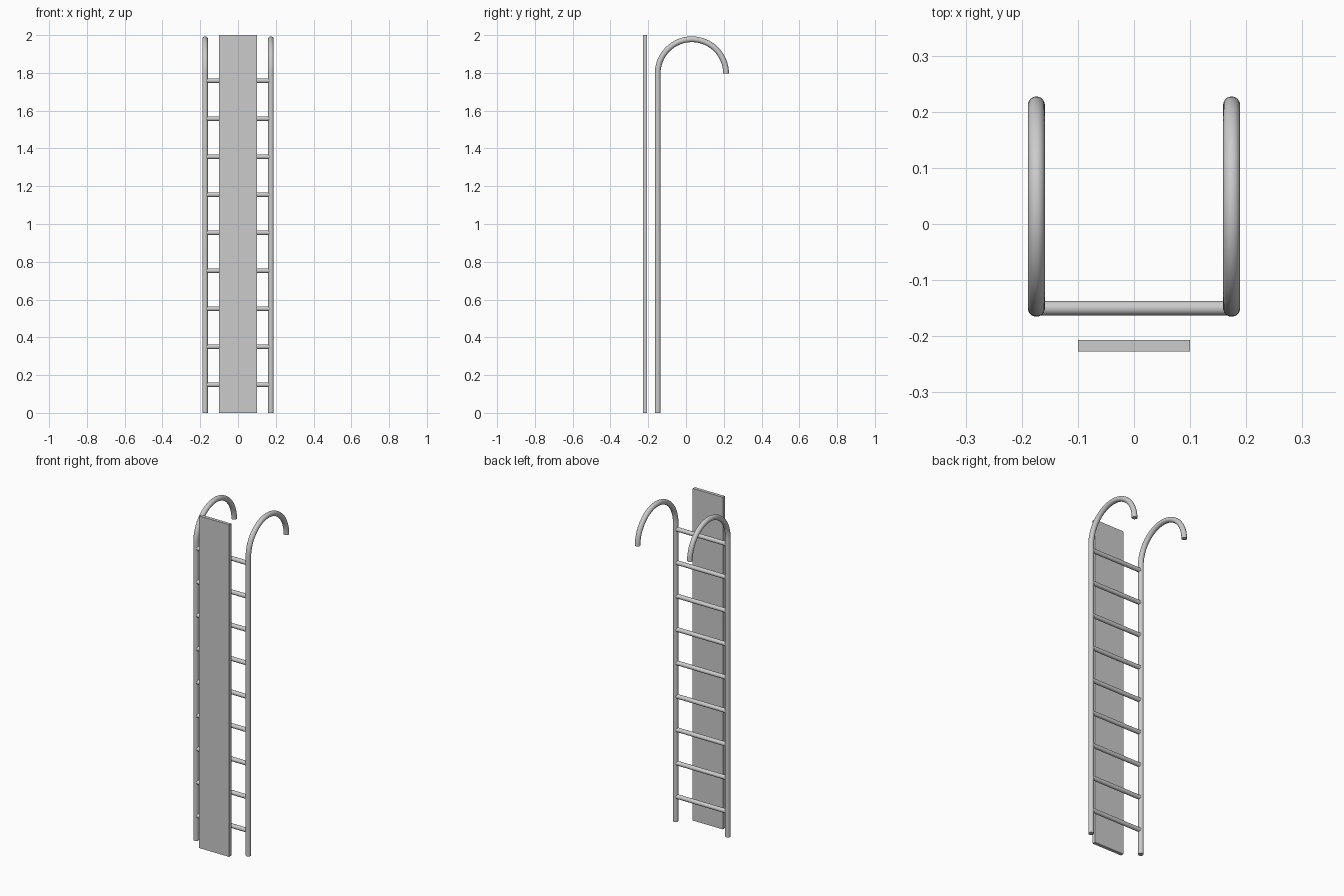
import bpy, bmesh
from math import sin, cos, pi, radians
from mathutils import Vector

if "Cube" in bpy.data.objects:
    bpy.data.objects.remove(bpy.data.objects["Cube"])

RAIL_X, RAIL_Y, RAIL_R = 0.174, -0.150, 0.0152
ARC_R, ARC_Z = 0.181, 1.797
RUNG_R, RUNG_COUNT, RUNG_Z0, RUNG_STEP = 0.0128, 9, 0.149, 0.2012


def finish(name, bm, smooth=True):
    bmesh.ops.recalc_face_normals(bm, faces=bm.faces)
    mesh = bpy.data.meshes.new(name)
    bm.to_mesh(mesh)
    bm.free()
    obj = bpy.data.objects.new(name, mesh)
    bpy.context.collection.objects.link(obj)
    if smooth:
        bpy.ops.object.select_all(action='DESELECT')
        obj.select_set(True)
        bpy.context.view_layer.objects.active = obj
        bpy.ops.object.shade_smooth_by_angle(angle=radians(40))
    return obj


def tube(name, path, side, radius, sides=24):
    """Sweep a capped circle along a planar path; side is the plane normal."""
    bm = bmesh.new()
    side = Vector(side)
    path = [(Vector(p), Vector(t)) for p, t in path]
    rings = []
    for point, tangent in path:
        other = tangent.cross(side)
        rings.append([bm.verts.new(point + radius * (
            cos(2 * pi * k / sides) * side + sin(2 * pi * k / sides) * other))
            for k in range(sides)])
    for a, b in zip(rings, rings[1:]):
        for k in range(sides):
            n = (k + 1) % sides
            bm.faces.new((a[k], a[n], b[n], b[k]))
    bm.faces.new(rings[0])
    bm.faces.new(rings[-1])
    return finish(name, bm)


# Side rails: straight post running into a half-circle hook at the top
for label, x in (("left", -RAIL_X), ("right", RAIL_X)):
    path = [((x, RAIL_Y, 0), (0, 0, 1))]
    for i in range(33):
        a = pi * i / 32
        path.append(((x, RAIL_Y + ARC_R * (1 - cos(a)), ARC_Z + ARC_R * sin(a)),
                     (0, sin(a), cos(a))))
    tube(f"{label}_hooked_rail", path, (1, 0, 0), RAIL_R)

# Rungs between the rails
for i in range(RUNG_COUNT):
    z = RUNG_Z0 + i * RUNG_STEP
    tube(f"rung_{i + 1}", [((s * RAIL_X, RAIL_Y, z), (1, 0, 0)) for s in (-1, 1)],
         (0, 0, 1), RUNG_R)

# Flat guard board standing in front of the rungs
bm = bmesh.new()
bmesh.ops.create_cube(bm, size=1)
bmesh.ops.scale(bm, vec=(0.2, 0.02, 2.0), verts=bm.verts)
bmesh.ops.translate(bm, vec=(0, -0.217, 1.0), verts=bm.verts)
finish("front_board", bm, smooth=False)
